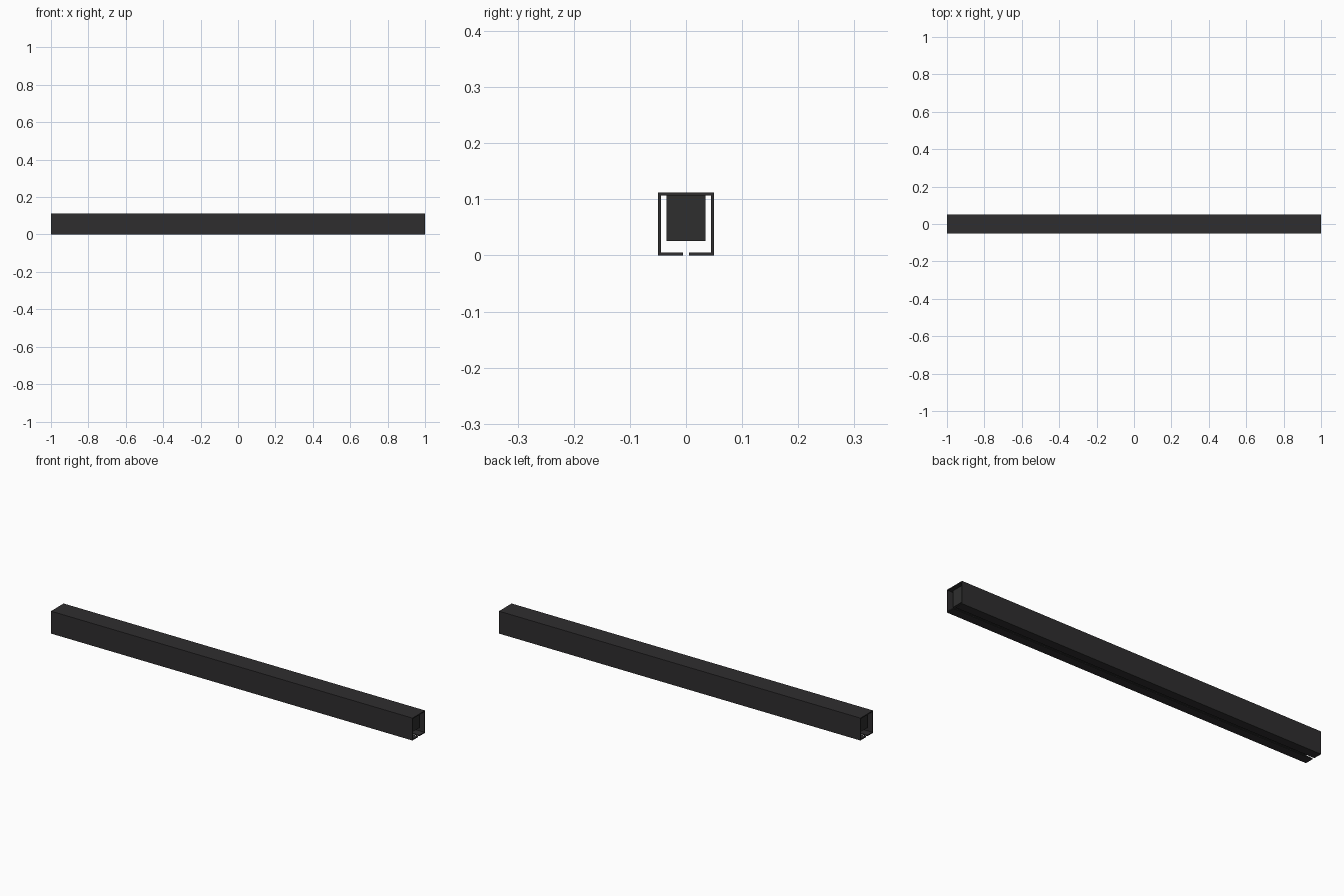
import bpy, bmesh

if "Cube" in bpy.data.objects:
    bpy.data.objects.remove(bpy.data.objects["Cube"])


def material(name, rgb):
    m = bpy.data.materials.new(name)
    m.diffuse_color = (*rgb, 1)
    m.use_nodes = True
    m.node_tree.nodes["Principled BSDF"].inputs["Base Color"].default_value = m.diffuse_color
    return m


def extrude_profile(name, profile, half_length, mat):
    """Sweep a closed (y, z) outline along x, centred on the origin."""
    bm = bmesh.new()
    start = bm.faces.new([bm.verts.new((-half_length, y, z)) for y, z in profile])
    moved = bmesh.ops.extrude_face_region(bm, geom=[start], use_keep_orig=True)
    verts = [g for g in moved["geom"] if isinstance(g, bmesh.types.BMVert)]
    bmesh.ops.translate(bm, verts=verts, vec=(2 * half_length, 0, 0))
    bmesh.ops.recalc_face_normals(bm, faces=bm.faces)
    mesh = bpy.data.meshes.new(name)
    bm.to_mesh(mesh)
    bm.free()
    mesh.materials.append(mat)
    obj = bpy.data.objects.new(name, mesh)
    bpy.context.collection.objects.link(obj)
    return obj


dark = material("dark_metal", (0.028, 0.027, 0.028))
core_mat = material("dark_core", (0.028, 0.028, 0.028))

# Hollow rail with a narrow slot along the underside
W, H, T, SLOT = 0.05, 0.112, 0.005, 0.0055
half = [(SLOT, 0), (W, 0), (W, H), (-W, H), (-W, 0), (-SLOT, 0)]
inner = [(-SLOT, T), (-W + T, T), (-W + T, H - T), (W - T, H - T), (W - T, T), (SLOT, T)]
extrude_profile("slotted_rail", half + inner, 1.0, dark)

# Solid core hanging from the rail roof, set back from both ends
C = 0.035
extrude_profile("inner_core", [(-C, 0.026), (C, 0.026), (C, H - T), (-C, H - T)], 0.98, core_mat)
